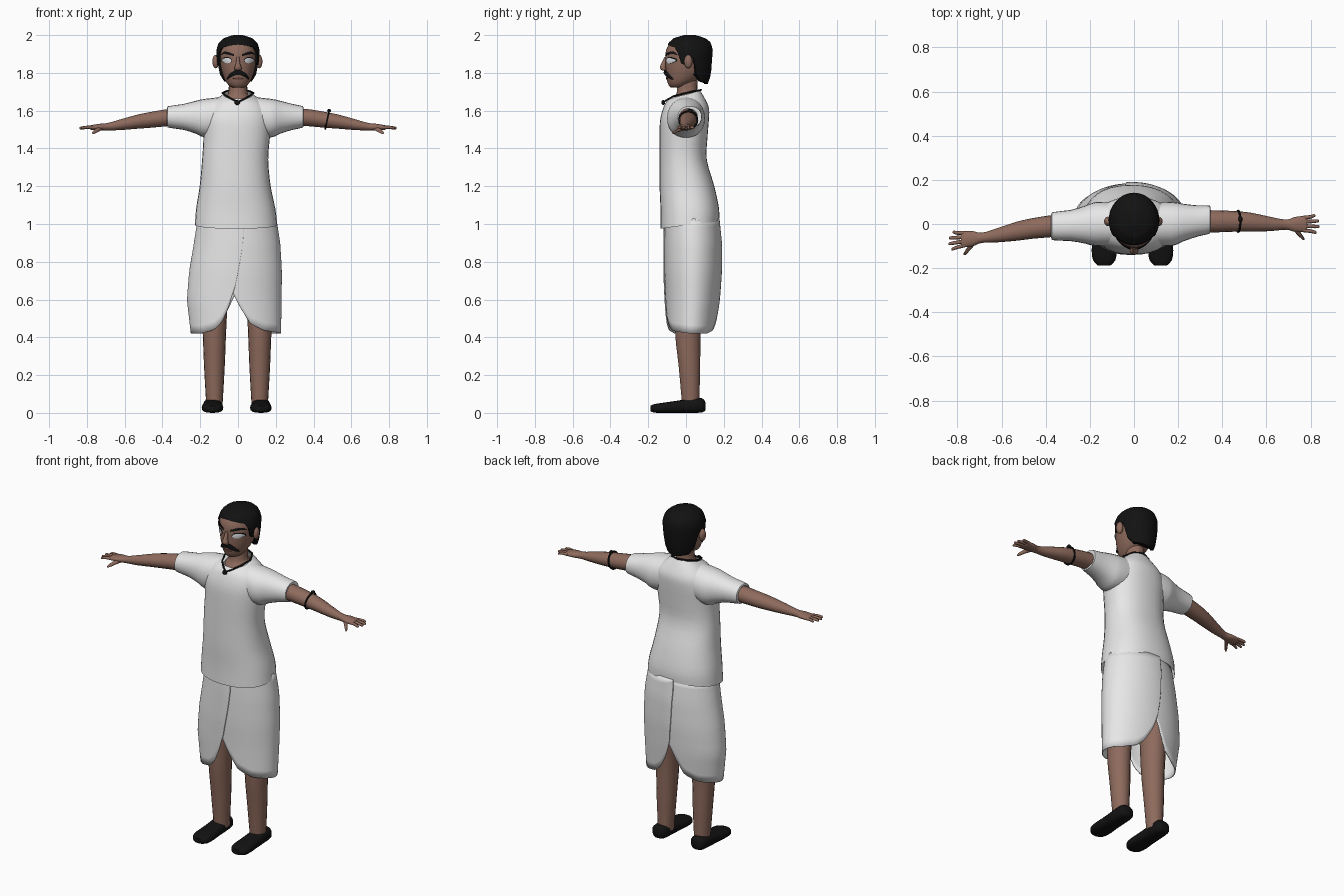
import bpy, bmesh, math
from mathutils import Vector

if "Cube" in bpy.data.objects:
    bpy.data.objects.remove(bpy.data.objects["Cube"])


def material(name, rgb):
    m = bpy.data.materials.new(name)
    m.diffuse_color = (*rgb, 1)
    m.use_nodes = True
    m.node_tree.nodes["Principled BSDF"].inputs["Base Color"].default_value = m.diffuse_color
    return m


SKIN = material("brown skin", (0.27, 0.145, 0.108))
WHITE = material("white cotton", (0.8, 0.8, 0.8))
BLACK = material("black", (0.006, 0.006, 0.006))
EYE = material("eye white", (0.8, 0.82, 0.85))
LIP = material("dark lip", (0.15, 0.06, 0.045))


def finish(ob, mat, angle=50):
    ob.data.materials.clear()
    ob.data.materials.append(mat)
    bpy.ops.object.select_all(action='DESELECT')
    ob.select_set(True)
    bpy.context.view_layer.objects.active = ob
    bpy.ops.object.shade_smooth_by_angle(angle=math.radians(angle))
    return ob


def grid(name, rows, mat, closed=True, caps=True, thick=0, angle=50):
    """Skin equal-length rows of points into one surface."""
    bm = bmesh.new()
    vs = [[bm.verts.new(p) for p in r] for r in rows]
    n = len(rows[0])
    for a, b in zip(vs, vs[1:]):
        for i in range(n if closed else n - 1):
            j = (i + 1) % n
            bm.faces.new((a[i], a[j], b[j], b[i]))
    if caps:
        bm.faces.new(vs[0])
        bm.faces.new(vs[-1])
    bmesh.ops.recalc_face_normals(bm, faces=bm.faces)
    me = bpy.data.meshes.new(name)
    bm.to_mesh(me)
    bm.free()
    ob = bpy.data.objects.new(name, me)
    bpy.context.collection.objects.link(ob)
    if thick:
        mod = ob.modifiers.new("cloth", 'SOLIDIFY')
        mod.thickness = thick
        mod.offset = 0
    return finish(ob, mat, angle)


def resample(secs, k):
    """Catmull-Rom interpolation between cross-sections."""
    out = []
    for i in range(len(secs) - 1):
        p = [secs[max(0, min(len(secs) - 1, i + d))] for d in (-1, 0, 1, 2)]
        for s in range(k):
            t = s / k
            out.append([0.5 * (2 * b + (c - a) * t + (2 * a - 5 * b + 4 * c - d) * t * t
                               + (3 * b - a - 3 * c + d) * t ** 3) for a, b, c, d in zip(*p)])
    return out + [list(secs[-1])]


def tube(name, secs, mat, axis='z', n=20, k=3, p=1.0, caps=True, angle=50):
    """Loft of sections (x, y, z, radius u, radius v, tilt) across one axis."""
    rows = []
    for x, y, z, ru, rv, tilt in resample([(*s, 0)[:6] for s in secs], k):
        row = []
        for i in range(n):
            c, s = math.cos(2 * math.pi * i / n), math.sin(2 * math.pi * i / n)
            u = ru * math.copysign(abs(c) ** p, c)
            v = rv * math.copysign(abs(s) ** p, s)
            row.append({'z': (x + u, y + v, z + tilt * s),
                        'x': (x, y + u, z + v),
                        'y': (x + u, y, z + v)}[axis])
        rows.append(row)
    return grid(name, rows, mat, caps=caps, angle=angle)


def lerp(table, key):
    """Linear lookup in an ascending table."""
    key = max(table[0][0], min(table[-1][0], key))
    for a, b in zip(table, table[1:]):
        if key <= b[0]:
            t = (key - a[0]) / (b[0] - a[0])
            return [u + (v - u) * t for u, v in zip(a[1:], b[1:])]


def ball(name, loc, scale, mat):
    bpy.ops.mesh.primitive_uv_sphere_add(segments=14, ring_count=9, radius=1, location=loc)
    ob = bpy.context.object
    ob.name, ob.scale = name, scale
    return finish(ob, mat)


# Shirt body and sleeves
tube("shirt_body", [
    (-.01, .02, .995, .218, .155, .02), (-.012, .02, 1.08, .21, .155), (-.015, .005, 1.2, .188, .145),
    (-.015, -.015, 1.34, .175, .125), (-.007, -.013, 1.46, .176, .127), (-.004, -.008, 1.55, .18, .129),
    (0, 0, 1.61, .165, .122), (0, 0, 1.65, .13, .105, .005), (0, -.005, 1.685, .078, .08, .022)],
    WHITE, n=32, p=.88, caps=False)
for s, side in ((1, "right"), (-1, "left")):
    ex, ey = (.345, .02) if s > 0 else (.372, -.01)
    tube(side + "_sleeve", [
        (s * .06, 0, 1.575, .095, .1), (s * .17, 0, 1.56, .1, .103), (s * .22, ey * .3, 1.565, .086, .088),
        (s * .29, ey * .7, 1.567, .07, .068), (s * ex, ey, 1.567, .063, .056),
        (s * (ex - .004), ey, 1.567, .045, .04)], WHITE, 'x', n=24, k=2, p=.92)

# Draped wrap: two overlapping panels, each the other turned half way round
drape = [(.40, -.01, .025, .232, .125), (.6, -.02, .033, .245, .14), (.75, -.013, .035, .24, .148),
         (.9, -.005, .035, .223, .148), (1.03, -.005, .03, .203, .14)]
hem = [(-9, .95), (-5, .80), (0, .66), (7, .56), (17, .48), (28, .44), (50, .42), (90, .42),
       (140, .435), (160, .47), (172, .55), (185, .66)]
for turn, name in ((0, "left_wrap"), (180, "right_wrap")):
    rows = []
    for r in range(15):
        row = []
        for i in range(45):
            a = -9 + 194 * (i / 44) ** 1.4
            z = 1.03 + (lerp(hem, a)[0] - 1.03) * r / 14
            cx, cy, rx, ry = lerp(drape, z)
            f = 1.03 - .04 * max(0, a) / 185
            ang = math.radians(a + turn)
            row.append((cx - rx * f * math.sin(ang), cy - ry * f * math.cos(ang), z))
        rows.append(row)
    grid(name, rows, WHITE, closed=False, caps=False, thick=.006)

# Legs and shoes
for s, side in ((1, "right"), (-1, "left")):
    c, f = s * .12 - .005, s * .128 - .007
    tube(side + "_leg", [(c, .02, .9, .085, .09), (c, .01, .45, .063, .07), (c, .018, .25, .055, .058),
                         (c, .025, .04, .043, .046)], SKIN, n=18)
    tube(side + "_shoe", [
        (f, .102, .035, .022, .022), (f, .085, .04, .043, .038), (f, .03, .038, .048, .038),
        (f, -.05, .032, .052, .032), (f, -.12, .027, .057, .027), (f, -.165, .024, .05, .023),
        (f, -.188, .023, .028, .015)], BLACK, 'y', n=16, k=2, p=.75)

# Arms with hands
arm = [(.28, .015, 1.567, .05, .046), (.36, .012, 1.564, .05, .046), (.45, .012, 1.553, .047, .043),
       (.53, .008, 1.542, .043, .038), (.62, .0, 1.526, .032, .029), (.69, -.003, 1.515, .023, .02),
       (.73, -.002, 1.513, .034, .018), (.775, 0, 1.511, .036, .013), (.785, 0, 1.511, .03, .009)]
for s, side in ((1, "right"), (-1, "left")):
    def place(x, y, z, *r):
        return (s * x, y if s > 0 else y - .02 - .12 * (x - .36), z, *r)
    tube(side + "_arm", [place(*a) for a in arm], SKIN, 'x', n=18)
    for i, (y, tip) in enumerate([(-.028, .828), (-.009, .84), (.01, .838), (.028, .822)]):
        tube(f"{side}_finger_{i + 1}", [
            place(.765, y, 1.511, .009, .009), place(.8, y * 1.15, 1.512, .0085, .0085),
            place(tip - .006, y * 1.35, 1.508, .007, .007), place(tip, y * 1.35, 1.507, .003, .003)],
            SKIN, 'x', n=8, k=2)
    tube(side + "_thumb", [
        place(.725, -.015, 1.508, .016, .013), place(.745, -.042, 1.497, .012, .01),
        place(.762, -.062, 1.485, .009, .008), place(.768, -.072, 1.479, .004, .004)], SKIN, 'y', n=8, k=2)

# Armband with bead
bpy.ops.mesh.primitive_torus_add(major_segments=24, minor_segments=6, major_radius=.048, minor_radius=.005,
                                 location=(.472, .012, 1.55), rotation=(0, math.radians(102), 0))
bpy.context.object.name = "armband"
finish(bpy.context.object, BLACK)
ball("armband_bead", (.482, .022, 1.6), (.01, .014, .01), BLACK)

# Neck and head
tube("neck", [(0, 0, 1.6, .07, .07), (0, -.005, 1.667, .068, .07, .018), (0, .005, 1.695, .05, .054),
              (0, .008, 1.82, .05, .056)], SKIN)
head = [(1.722, -.048, .026, .03), (1.735, -.04, .05, .052), (1.77, -.015, .073, .088),
        (1.82, 0, .09, .108), (1.87, .005, .098, .114), (1.92, .01, .1, .116),
        (1.965, .015, .083, .092), (1.985, .018, .05, .055)]
tube("head", [(0, cy, z, rx, ry) for z, cy, rx, ry in head], SKIN, n=28, k=2)
tube("nose", [(0, -.105, 1.885, .008, .008), (0, -.118, 1.85, .011, .014), (0, -.122, 1.825, .02, .017),
              (0, -.114, 1.812, .014, .012)], SKIN, n=10, k=2)
for s, side in ((1, "right"), (-1, "left")):
    ball(side + "_ear", (s * .115 - .003, .012, 1.86), (.018, .022, .036), SKIN)

# Hair cap with a hairline that changes round the head
shell = [(1.74, .02, .083, .095), (1.79, .016, .101, .116), (1.86, .015, .113, .122), (1.92, .017, .115, .125),
         (1.96, .02, .102, .112), (1.985, .02, .074, .083), (2.0, .02, .025, .03)]
line = [(0, 1.95), (25, 1.945), (50, 1.935), (62, 1.905), (70, 1.85), (82, 1.84), (88, 1.88), (102, 1.88),
        (110, 1.79), (125, 1.755), (180, 1.742)]
rows = []
for r in range(-1, 12):
    row = []
    for i in range(72):
        a = i * 5
        low = lerp(line, min(a, 360 - a))[0]
        t = max(r, 0) / 11
        z = low + (2.0 - low) * (1 - (1 - t) ** 1.5)
        cy, rx, ry = lerp(shell, z)
        k = .8 if r < 0 else 1
        row.append((-rx * k * math.sin(math.radians(a)), cy - ry * k * math.cos(math.radians(a)), z))
    rows.append(row)
grid("hair", rows, BLACK)


# Thin face details that follow the head surface
def strip(name, outline, mat, lift):
    rows = []
    for x, lo, hi in resample(outline, 3):
        def on_face(z, d):
            cy, rx, ry = lerp(head, z)
            return (x, cy - ry * math.sqrt(max(0, 1 - (x / rx) ** 2)) - d, z)
        mid = (lo + hi) / 2
        rows.append([on_face(lo, -.004), on_face(lo, lift * .6), on_face(mid, lift),
                     on_face(hi, lift * .6), on_face(hi, -.004)])
    return grid(name, rows, mat)


for s, side in ((1, "right"), (-1, "left")):
    strip(side + "_eyelid", [(s * .031, 1.862, 1.867), (s * .045, 1.852, 1.882), (s * .07, 1.852, 1.883),
                             (s * .087, 1.862, 1.873)], BLACK, .003)
    strip(side + "_eye", [(s * .034, 1.862, 1.866), (s * .046, 1.852, 1.877), (s * .068, 1.852, 1.878),
                          (s * .084, 1.862, 1.87)], EYE, .007)
    strip(side + "_brow", [(s * .022, 1.889, 1.899), (s * .05, 1.896, 1.91), (s * .075, 1.9, 1.912),
                           (s * .09, 1.893, 1.898)], BLACK, .006)
strip("moustache", [(-.057, 1.766, 1.774), (-.04, 1.775, 1.798), (-.015, 1.787, 1.815), (0, 1.79, 1.813),
                    (.015, 1.787, 1.815), (.04, 1.775, 1.798), (.057, 1.766, 1.774)], BLACK, .013)
strip("lips", [(-.026, 1.769, 1.772), (0, 1.764, 1.778), (.026, 1.769, 1.772)], LIP, .004)

# Cord necklace with pendant
half = [(0, .08, 1.71), (.055, .058, 1.706), (.082, 0, 1.694), (.06, -.065, 1.677), (.025, -.1, 1.658)]
loop = half + [(0, -.116, 1.647)] + [(-x, y, z) for x, y, z in half[:0:-1]]
curve = bpy.data.curves.new("necklace", 'CURVE')
curve.dimensions, curve.bevel_depth, curve.bevel_resolution = '3D', .005, 1
spline = curve.splines.new('POLY')
spline.points.add(len(loop) - 1)
for pt, co in zip(spline.points, loop):
    pt.co = (*co, 1)
spline.use_cyclic_u = True
curve.materials.append(BLACK)
bpy.context.collection.objects.link(bpy.data.objects.new("necklace", curve))
ball("pendant", (-.004, -.12, 1.643), (.015, .01, .013), BLACK)
